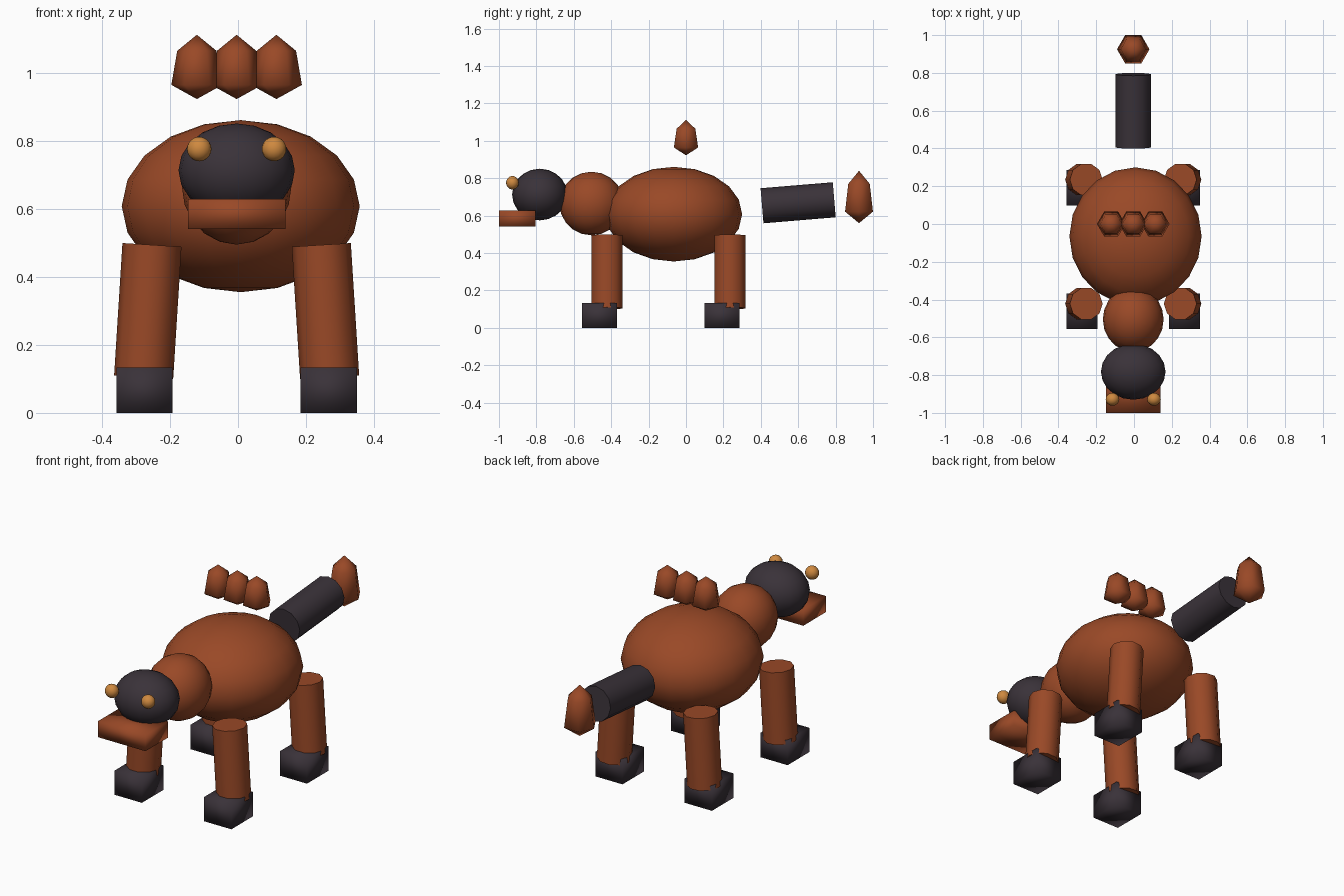
import bpy, bmesh, math
from mathutils import Matrix, Vector

if "Cube" in bpy.data.objects:
    bpy.data.objects.remove(bpy.data.objects["Cube"])


def material(name, rgb):
    m = bpy.data.materials.new(name)
    m.diffuse_color = (*rgb, 1)
    m.use_nodes = True
    m.node_tree.nodes["Principled BSDF"].inputs["Base Color"].default_value = m.diffuse_color
    return m


RUST = material("rust brown", (0.32, 0.066, 0.02))
DARK = material("charcoal", (0.042, 0.032, 0.041))
AMBER = material("amber", (0.62, 0.25, 0.05))
CX = -0.004  # symmetry plane


def finish(name, bm, mat, matrix):
    bmesh.ops.recalc_face_normals(bm, faces=bm.faces)
    for f in bm.faces:
        f.smooth = True
    me = bpy.data.meshes.new(name)
    bm.to_mesh(me)
    bm.free()
    me.materials.append(mat)
    ob = bpy.data.objects.new(name, me)
    ob.matrix_world = matrix
    bpy.context.collection.objects.link(ob)
    return ob


def ellipsoid(name, centre, radii, mat, segments=20, rings=10):
    bm = bmesh.new()
    bmesh.ops.create_uvsphere(bm, u_segments=segments, v_segments=rings, radius=1)
    bmesh.ops.scale(bm, vec=radii, verts=bm.verts)
    return finish(name, bm, mat, Matrix.Translation(centre))


def box(name, centre, size, mat):
    bm = bmesh.new()
    bmesh.ops.create_cube(bm, size=1)
    bmesh.ops.scale(bm, vec=size, verts=bm.verts)
    return finish(name, bm, mat, Matrix.Translation(centre))


def rod(name, start, end, radius, sides, mat):
    # cylinder between two points
    a, b = Vector(start), Vector(end)
    bm = bmesh.new()
    bmesh.ops.create_cone(bm, cap_ends=True, segments=sides, radius1=radius,
                          radius2=radius, depth=(b - a).length)
    if sides == 10:
        bmesh.ops.rotate(bm, verts=bm.verts, cent=(0, 0, 0),
                         matrix=Matrix.Rotation(math.pi / 2, 3, 'Z'))
    turn = Vector((0, 0, 1)).rotation_difference(b - a).to_matrix().to_4x4()
    ob = finish(name, bm, mat, Matrix.Translation((a + b) / 2) @ turn)
    ob.data.set_sharp_from_angle(angle=math.radians(50))
    return ob


def spike(name, base, radius, height, mat):
    # six-sided crystal, widest near the bottom
    bm = bmesh.new()
    bottom = bm.verts.new((0, 0, 0))
    top = bm.verts.new((0, 0, height))
    rings = [[bm.verts.new((radius * s * math.cos(i * math.pi / 3),
                            radius * s * math.sin(i * math.pi / 3), height * h))
              for i in range(6)] for s, h in ((1, 0.22), (0.77, 0.75))]
    for i in range(6):
        j = (i + 1) % 6
        lo, hi = rings
        bm.faces.new((bottom, lo[j], lo[i]))
        bm.faces.new((lo[i], lo[j], hi[j], hi[i]))
        bm.faces.new((hi[i], hi[j], top))
    return finish(name, bm, mat, Matrix.Translation(base))


# torso, neck and head
ellipsoid("body", (0.008, -0.065, 0.608), (0.35, 0.365, 0.253), RUST)
ellipsoid("neck", (CX, -0.505, 0.665), (0.161, 0.172, 0.17), RUST)
ellipsoid("head", (CX, -0.782, 0.713), (0.171, 0.148, 0.138), DARK)
box("jaw", (CX, -0.902, 0.585), (0.287, 0.196, 0.088), RUST)

# paired eyes, legs and feet
for side, s in (("left", 1), ("right", -1)):
    ellipsoid(side + "_eye", (CX + s * 0.11, -0.928, 0.776), (0.036, 0.034, 0.036),
              AMBER, 16, 10)
    for place, leg_y, foot_y in (("front", -0.422, -0.4625), ("rear", 0.235, 0.192)):
        rod(f"{place}_{side}_leg", (CX + s * 0.2735, leg_y, 0.105),
            (CX + s * 0.249, leg_y, 0.494), 0.087, 10, RUST)
        box(f"{place}_{side}_foot", (CX + s * 0.271, foot_y, 0.0665),
            (0.165, 0.188, 0.133), DARK)

# crest spikes floating above the back
for i in (-1, 0, 1):
    spike(f"crest_spike_{i + 2}", (CX + i * 0.117, 0, 0.923), 0.075, 0.189, RUST)

# tail and its tip
rod("tail", (CX, 0.4065, 0.653), (CX, 0.7925, 0.685), 0.094, 12, DARK)
spike("tail_tip", (CX, 0.925, 0.56), 0.086, 0.28, RUST)
